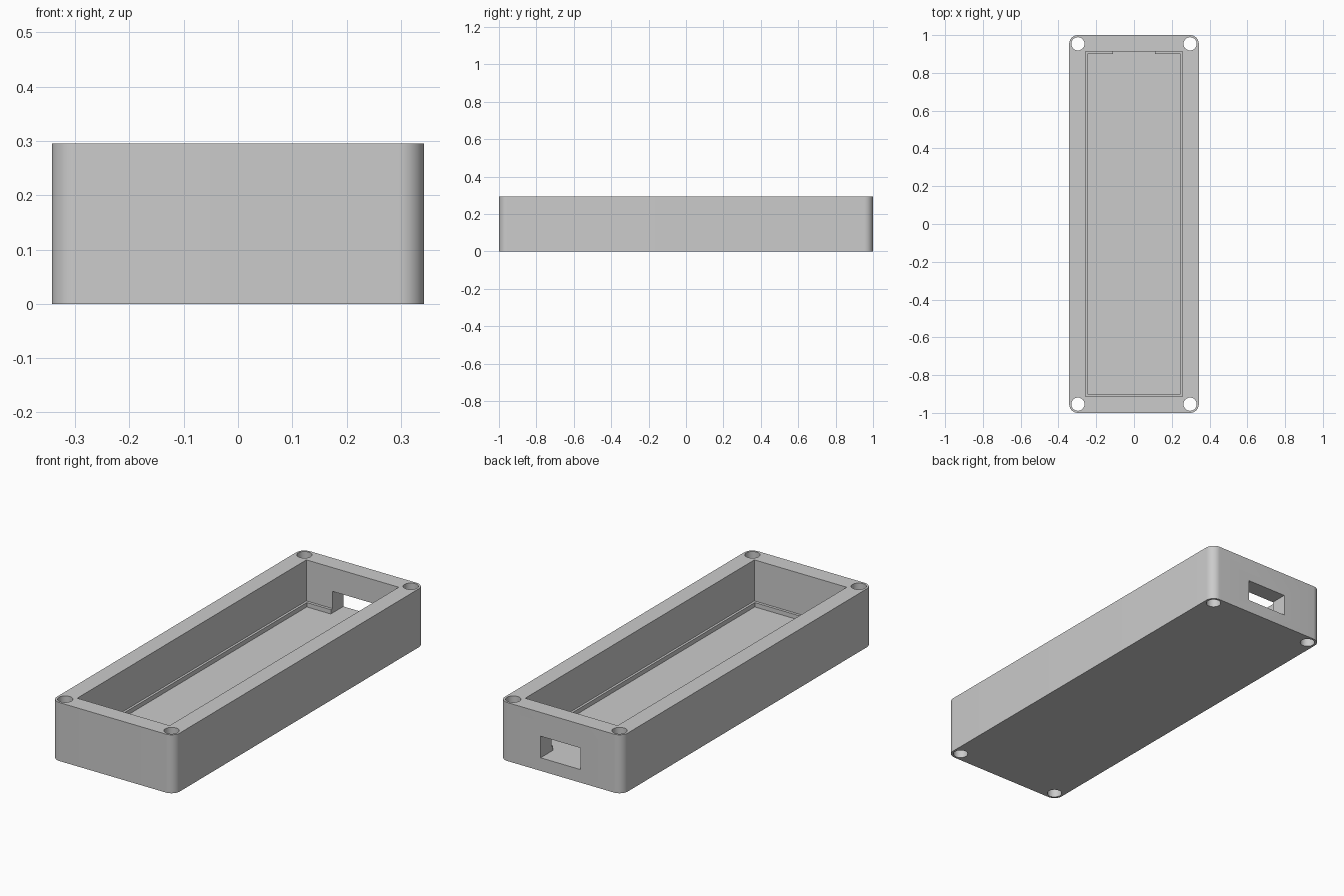
import bpy
import bmesh
from math import cos, sin, pi

cube = bpy.data.objects.get("Cube")
if cube:
    bpy.data.objects.remove(cube, do_unlink=True)

HALF_X, HALF_Y, HEIGHT = 0.343, 1.0, 0.295
CORNER = 0.046
FLOOR, LEDGE = 0.066, 0.088

grey = bpy.data.materials.new("plain grey")
grey.use_nodes = True
colour = (0.6, 0.6, 0.6, 1)
grey.diffuse_color = colour
grey.node_tree.nodes["Principled BSDF"].inputs["Base Color"].default_value = colour


def prism(name, outline, z0, z1):
    """Extrude a flat outline from z0 to z1."""
    bm = bmesh.new()
    face = bm.faces.new([bm.verts.new((x, y, z0)) for x, y in outline])
    top = bmesh.ops.extrude_face_region(bm, geom=[face])
    verts = [v for v in top["geom"] if isinstance(v, bmesh.types.BMVert)]
    bmesh.ops.translate(bm, vec=(0, 0, z1 - z0), verts=verts)
    bmesh.ops.recalc_face_normals(bm, faces=bm.faces)
    mesh = bpy.data.meshes.new(name)
    bm.to_mesh(mesh)
    bm.free()
    mesh.materials.append(grey)
    obj = bpy.data.objects.new(name, mesh)
    bpy.context.collection.objects.link(obj)
    return obj


def rect(x0, x1, y0, y1):
    return [(x0, y0), (x1, y0), (x1, y1), (x0, y1)]


def arc(cx, cy, r, start, sweep, steps, closed=False):
    count = steps if closed else steps + 1
    angles = [start + sweep * i / steps for i in range(count)]
    return [(cx + r * cos(a), cy + r * sin(a)) for a in angles]


def cut(target, cutter):
    cutter.hide_render = True
    mod = target.modifiers.new("cut", 'BOOLEAN')
    mod.operation, mod.solver, mod.object = 'DIFFERENCE', 'EXACT', cutter
    bpy.context.view_layer.objects.active = target
    bpy.ops.object.modifier_apply(modifier=mod.name)
    bpy.data.objects.remove(cutter, do_unlink=True)


# Outer block with rounded vertical corners
px, py = HALF_X - CORNER, HALF_Y - CORNER
corners = [(px, py), (-px, py), (-px, -py), (px, -py)]
outline = []
for i, (x, y) in enumerate(corners):
    outline += arc(x, y, CORNER, i * pi / 2, pi / 2, 12)
case = prism("case_body", outline, 0, HEIGHT)

# Main cavity, and the narrower recess that leaves a ledge around the floor
cut(case, prism("cavity_cutter", rect(-0.258, 0.258, -0.914, 0.914), LEDGE, 0.4))
cut(case, prism("floor_cutter", rect(-0.246, 0.246, -0.9, 0.9), FLOOR, 0.2))

# Connector port through the back wall, level with the floor
cut(case, prism("port_cutter", rect(-0.112, 0.112, 0.88, 1.1), FLOOR, 0.175))

# Screw holes through the four corners
for x, y in corners:
    cut(case, prism("screw_cutter", arc(x, y, 0.035, 0, 2 * pi, 32, True), -0.1, 0.4))

bpy.ops.object.select_all(action='DESELECT')
case.select_set(True)
bpy.context.view_layer.objects.active = case
bpy.ops.object.shade_smooth_by_angle(angle=pi / 6)
